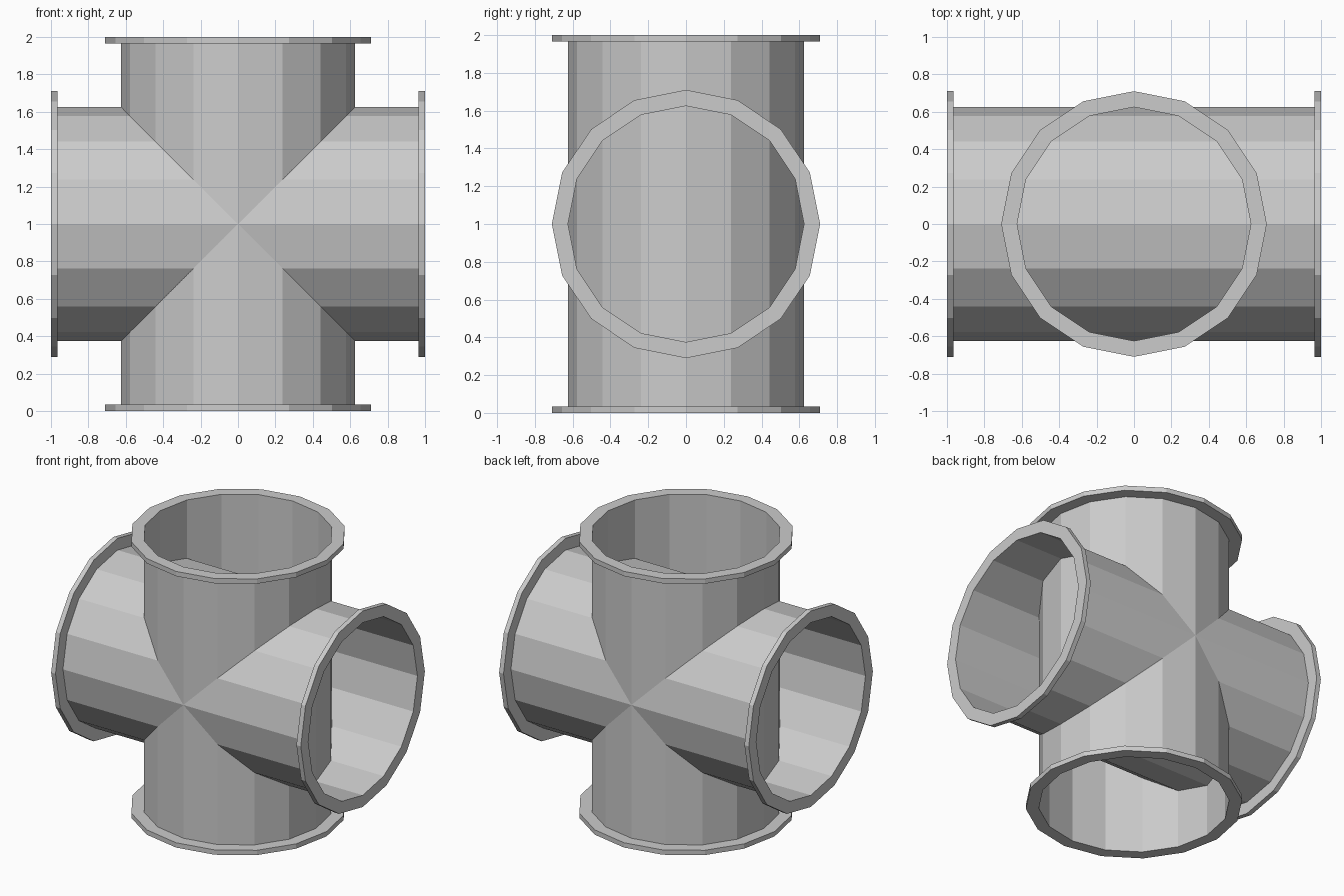
import bpy, bmesh, math
from mathutils import Matrix

if "Cube" in bpy.data.objects:
    bpy.data.objects.remove(bpy.data.objects["Cube"])

SIDES = 16
PIPE_R, FLANGE_R = 0.625, 0.71
HALF, RIM = 1.0, 0.035


def lathe(name, profile, matrix):
    """Revolve an open (radius, height) profile around z, then place it."""
    bm = bmesh.new()
    rings = []
    for r, h in profile:
        rings.append([bm.verts.new((r * math.cos(2 * math.pi * i / SIDES),
                                    r * math.sin(2 * math.pi * i / SIDES), h))
                      for i in range(SIDES)])
    for a, b in zip(rings, rings[1:]):
        for i in range(SIDES):
            j = (i + 1) % SIDES
            bm.faces.new((a[i], a[j], b[j], b[i]))
    bm.transform(matrix)
    mesh = bpy.data.meshes.new(name)
    bm.to_mesh(mesh)
    bm.free()
    obj = bpy.data.objects.new(name, mesh)
    bpy.context.collection.objects.link(obj)
    return obj


centre = Matrix.Translation((0, 0, 1))
axes = {"vertical": centre,
        "horizontal": centre @ Matrix.Rotation(math.pi / 2, 4, 'Y')}

# thin-walled open pipe and the raised collar for its two ends
pipe = [(PIPE_R, -HALF), (PIPE_R, HALF)]
collar = [(PIPE_R, HALF - RIM), (FLANGE_R, HALF - RIM),
          (FLANGE_R, HALF), (PIPE_R, HALF)]

for label, m in axes.items():
    lathe(label + "_pipe", pipe, m)
    for end, angle in (("a", 0), ("b", math.pi)):
        lathe(f"{label}_flange_{end}", collar, m @ Matrix.Rotation(angle, 4, 'X'))
